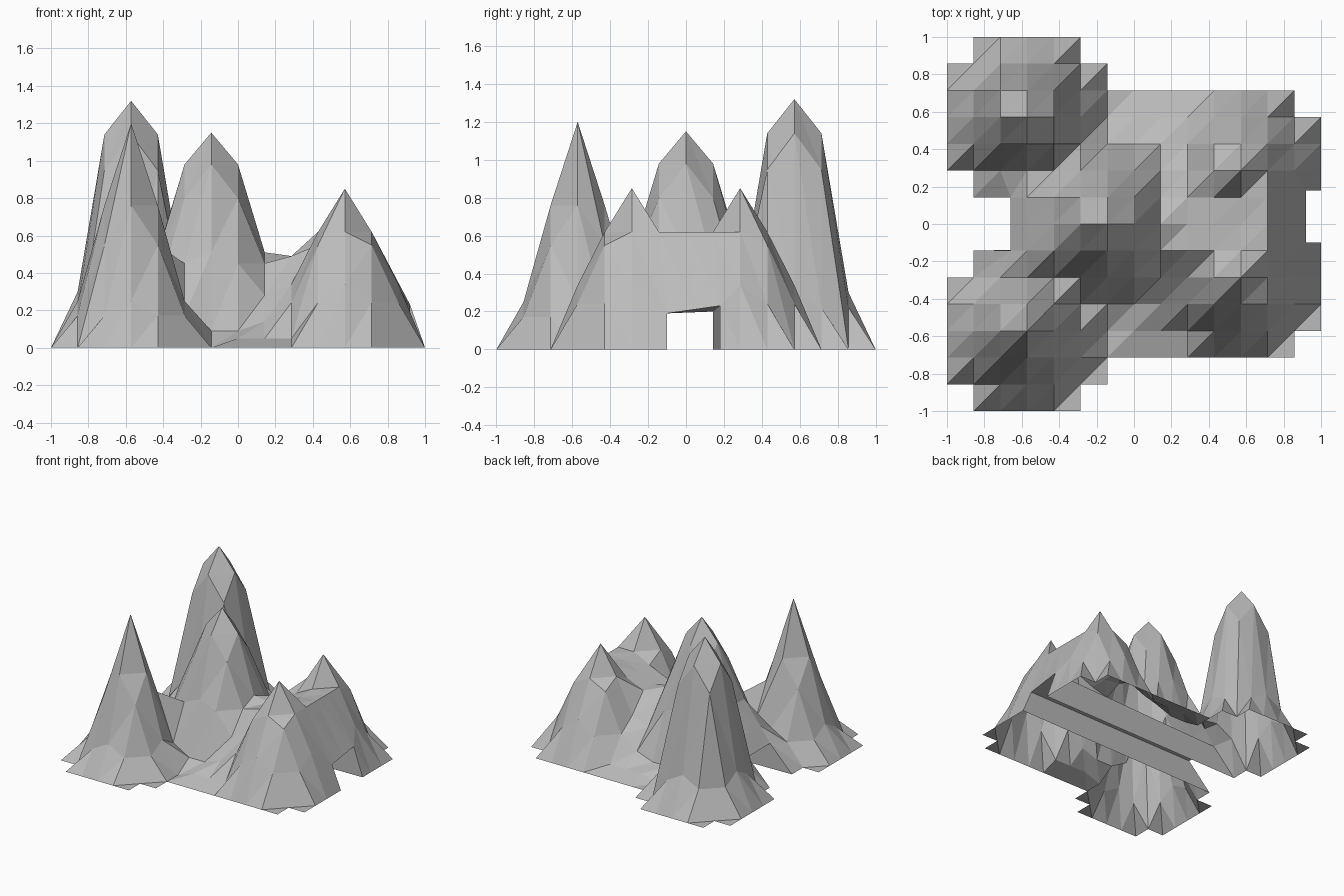
import bpy
import bmesh
import math

old = bpy.data.objects.get("Cube")
if old:
    bpy.data.objects.remove(old, do_unlink=True)

STEP = 1 / 7
HALF = 7
DISTANCES = (0, 1, 1.41, 2, 2.24, 2.83)

# Peaks: grid position and heights at the listed distances
PEAKS = (
    ((-4, 4), (1.32, 1.14, 0.95, 0.30, 0.22, 0)),
    ((-4, -4), (1.20, 0.76, 0.55, 0.25, 0.17, 0)),
    ((-1, 0), (1.15, 0.98, 0.80, 0.51, 0.45, 0.28)),
    ((4, 2), (0.85, 0.62, 0.55, 0.34, 0.24, 0)),
    ((4, -2), (0.85, 0.62, 0.55, 0.34, 0.24, 0)),
)


def falloff(distance, profile):
    pairs = list(zip(DISTANCES, profile))
    for (d0, h0), (d1, h1) in zip(pairs, pairs[1:]):
        if distance <= d1 + 0.01:
            return h0 + (h1 - h0) * (distance - d0) / (d1 - d0)
    return 0


def ground_height(i, j):
    if max(abs(i), abs(j)) == HALF:
        return 0
    z = max(falloff(math.hypot(i - px, j - py), p) for (px, py), p in PEAKS)
    # Foothills along the front and back
    if 0 <= i <= 5 and abs(j) == 4:
        z = max(z, 0.05)
    if -1 <= i <= 5 and abs(j) == 3:
        z = max(z, 0.09 + 0.05 * max(i, 0))
    # Saddle between the twin peaks and the ground above the tunnel
    if abs(j) <= 1:
        if 1 <= i <= 5:
            z = max(z, min(0.62, 0.37 + 0.06 * i))
        elif i == -4:
            z = max(z, 0.32)
        elif i == -3:
            z = max(z, 0.5)
    return z


def ground_point(i, j):
    x, y, z = i * STEP, j * STEP, ground_height(i, j)
    # Shape the two tunnel mouths
    if abs(j) <= 1:
        if i == 6:
            x, z = 0.92, 0.21 + 0.02 * j
        elif i == -5:
            x, z = -0.66, 0.2
        elif i == -6:
            z = 0
        if i >= 6:
            y = 0.04 + 0.14 * j
    return x, y, z


def finish(bm, name, material):
    mesh = bpy.data.meshes.new(name)
    bm.to_mesh(mesh)
    bm.free()
    mesh.materials.append(material)
    obj = bpy.data.objects.new(name, mesh)
    bpy.context.collection.objects.link(obj)


rock = bpy.data.materials.new("rock_grey")
rock.use_nodes = True
rock.diffuse_color = (0.5, 0.5, 0.5, 1)
rock.node_tree.nodes["Principled BSDF"].inputs["Base Color"].default_value = (0.5, 0.5, 0.5, 1)

# Faceted mountains: raised grid cells only, split along one diagonal
bm = bmesh.new()
span = range(-HALF, HALF + 1)
grid = {(i, j): bm.verts.new(ground_point(i, j)) for i in span for j in span}
for i in span[:-1]:
    for j in span[:-1]:
        a, b, c, d = (grid[k] for k in ((i, j), (i + 1, j), (i + 1, j + 1), (i, j + 1)))
        in_mouth = j in (-1, 0) and (i >= 6 or i < -5)
        if in_mouth or max(v.co.z for v in (a, b, c, d)) < 0.001:
            continue
        bm.faces.new((a, b, c))
        bm.faces.new((a, c, d))
bmesh.ops.delete(bm, geom=[v for v in bm.verts if not v.link_faces], context="VERTS")
finish(bm, "mountains", rock)

# Open tunnel lining: two walls and a ceiling, flared at the mouths
bm = bmesh.new()
east = [(1, -0.1, 0), (0.92, -0.1, 0.19), (0.92, 0.18, 0.23), (1, 0.18, 0)]
west = [(-6 * STEP, -STEP, 0), (-0.66, -STEP, 0.2), (-0.66, STEP, 0.2), (-6 * STEP, STEP, 0)]
e = [bm.verts.new(p) for p in east]
w = [bm.verts.new(p) for p in west]
for k in range(3):
    bm.faces.new((e[k], e[k + 1], w[k + 1], w[k]))
finish(bm, "tunnel_lining", rock)
